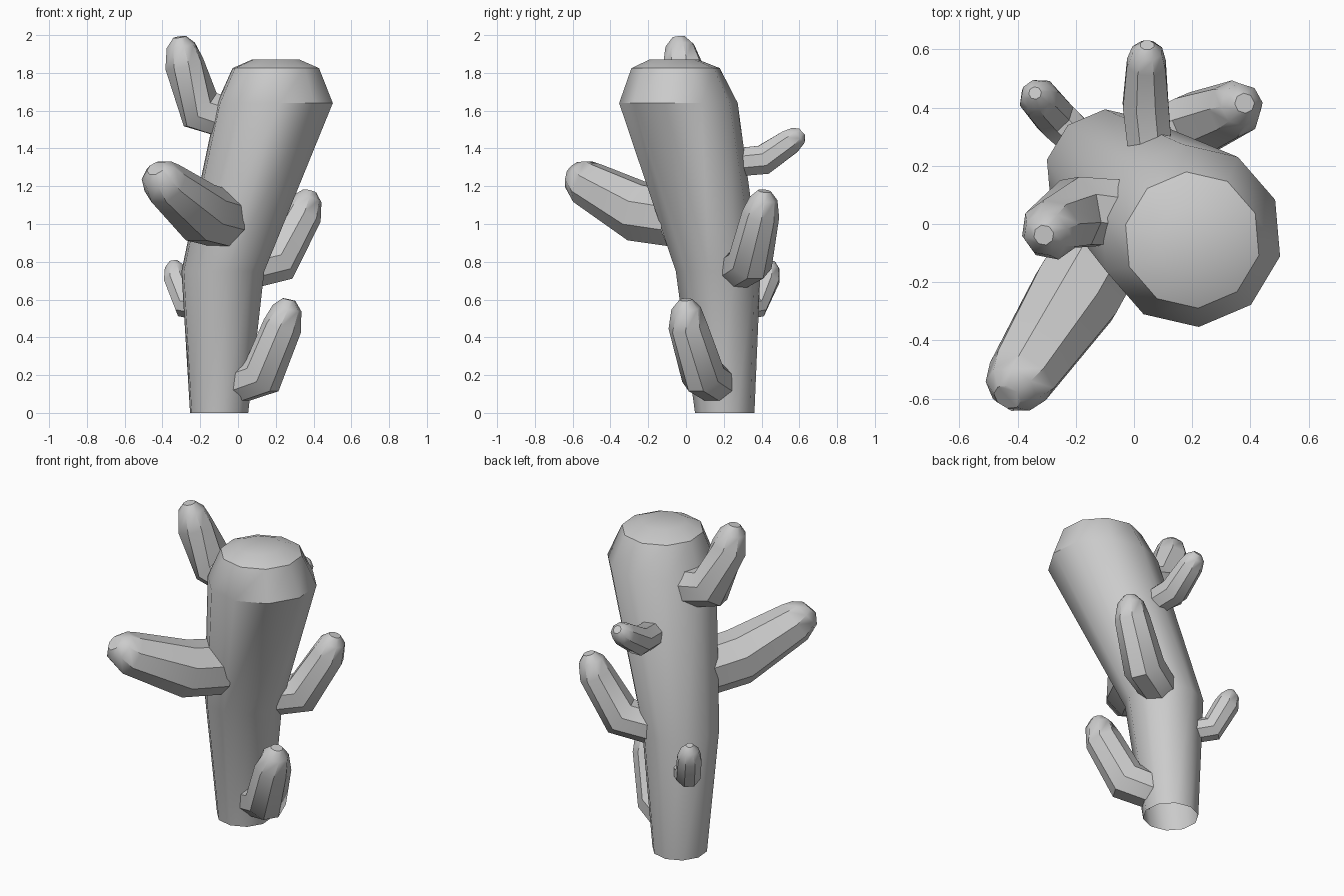
import bpy, bmesh, math
from mathutils import Vector


def tube(name, stations, sides, phase=0.0, upright=False):
    """Skin rings (x, y, z, radius) along a path; close the far end, leave the root open."""
    pts = [Vector(s[:3]) for s in stations]
    bm = bmesh.new()
    rings = []
    for i, p in enumerate(pts):
        back = (p - pts[i - 1]).normalized() if i else Vector()
        ahead = (pts[i + 1] - p).normalized() if i < len(pts) - 1 else Vector()
        axis = Vector((0, 0, 1)) if upright else (back + ahead).normalized()
        q = axis.to_track_quat('Z', 'Y')
        if upright:
            q.identity()
        ring = []
        for k in range(sides):
            a = phase + math.tau * k / sides
            ring.append(bm.verts.new(p + q @ Vector((math.cos(a), math.sin(a), 0)) * stations[i][3]))
        rings.append(ring)
    for a, b in zip(rings, rings[1:]):
        for k in range(sides):
            n = (k + 1) % sides
            bm.faces.new((a[k], a[n], b[n], b[k]))
    bm.faces.new(rings[-1])
    bmesh.ops.recalc_face_normals(bm, faces=bm.faces)
    mesh = bpy.data.meshes.new(name)
    bm.to_mesh(mesh)
    bm.free()
    obj = bpy.data.objects.new(name, mesh)
    bpy.context.collection.objects.link(obj)
    bpy.ops.object.select_all(action='DESELECT')
    obj.select_set(True)
    bpy.context.view_layer.objects.active = obj
    bpy.ops.object.shade_smooth_by_angle(angle=math.radians(40))
    return obj


# Leaning trunk that widens upward, with a domed top
tube("trunk", [
    (-0.10, 0.205, 0.00, 0.158),
    (-0.08, 0.17, 0.75, 0.225),
    (0.195, -0.04, 1.64, 0.315),
    (0.20, -0.055, 1.825, 0.235),
    (0.20, -0.065, 1.87, 0.13),
], 10, math.radians(-13), upright=True)

# Elbowed arms: root inside the trunk, elbow, shoulder of the tip, rounded tip
arms = {
    "front_arm": [(-0.09, -0.05, 1.03, 0.16), (-0.20, -0.24, 1.06, 0.165),
                  (-0.385, -0.52, 1.215, 0.125), (-0.42, -0.57, 1.265, 0.098),
                  (-0.435, -0.595, 1.295, 0.05)],
    "right_arm": [(0.05, 0.27, 0.76, 0.11), (0.21, 0.34, 0.80, 0.12),
                  (0.345, 0.395, 1.05, 0.10), (0.37, 0.41, 1.135, 0.075),
                  (0.38, 0.415, 1.175, 0.035)],
    "low_right_arm": [(-0.02, 0.17, 0.15, 0.11), (0.13, 0.09, 0.20, 0.12),
                      (0.235, 0.01, 0.46, 0.105), (0.26, 0.0, 0.555, 0.078),
                      (0.27, -0.002, 0.60, 0.035)],
    "low_left_arm": [(-0.16, 0.26, 0.55, 0.07), (-0.27, 0.365, 0.57, 0.075),
                     (-0.325, 0.43, 0.715, 0.072), (-0.337, 0.445, 0.775, 0.052),
                     (-0.34, 0.45, 0.805, 0.022)],
    "back_arm": [(0.06, 0.20, 1.32, 0.08), (0.04, 0.41, 1.34, 0.085),
                 (0.042, 0.55, 1.435, 0.072), (0.045, 0.595, 1.47, 0.055),
                 (0.045, 0.615, 1.488, 0.025)],
    "high_left_arm": [(-0.04, 0.04, 1.56, 0.12), (-0.20, 0.04, 1.605, 0.128),
                      (-0.285, -0.02, 1.85, 0.106), (-0.303, -0.033, 1.945, 0.078),
                      (-0.31, -0.038, 1.99, 0.035)],
}
for arm, path in arms.items():
    tube(arm, path, 8, math.radians(22.5))
